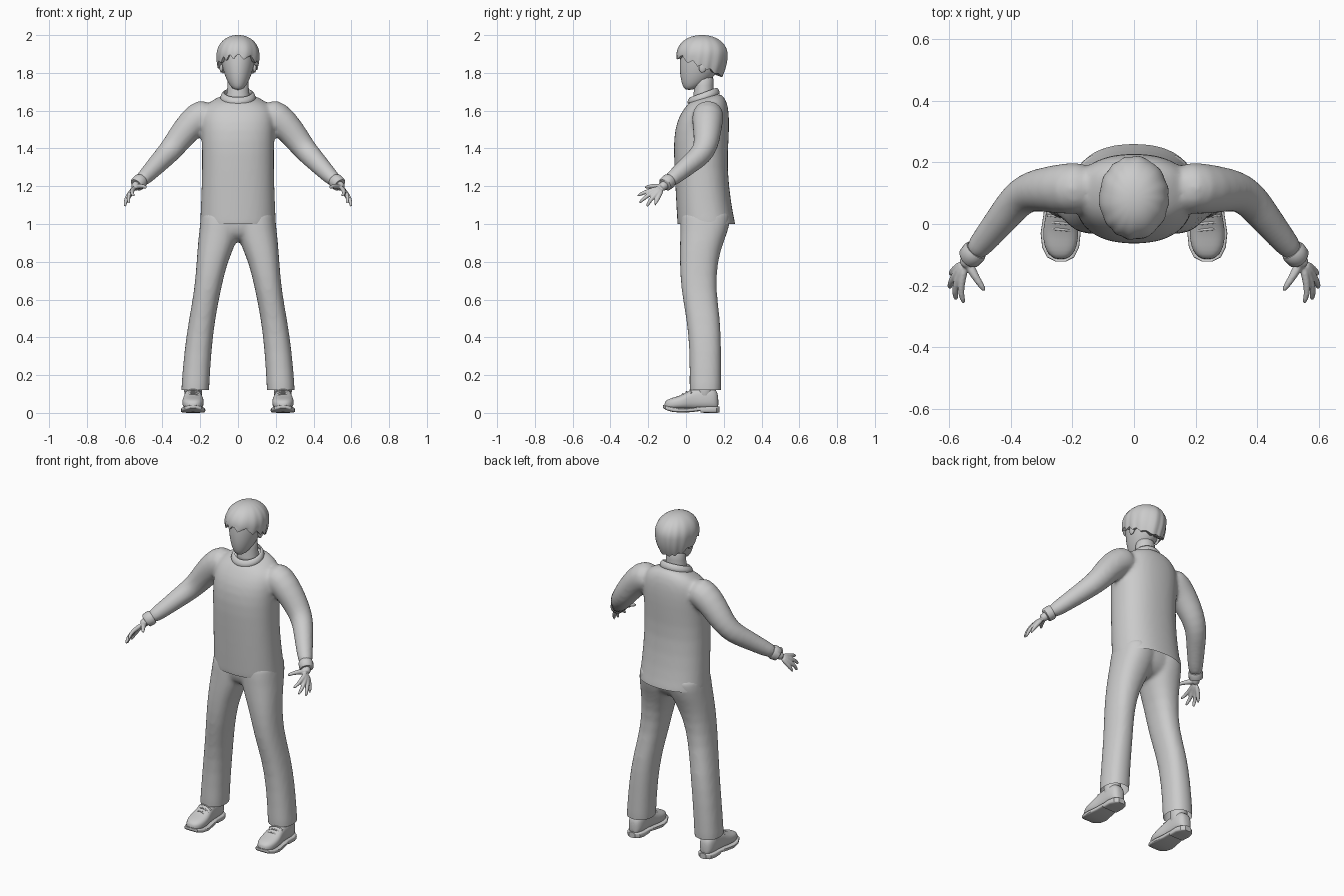
import bpy, bmesh, math
from mathutils import Vector as V, Matrix

if "Cube" in bpy.data.objects:
    bpy.data.objects.remove(bpy.data.objects["Cube"])


def ring(c, u, v, p=2.0, n=28):
    """Superellipse cross-section around c spanned by half-axes u and v."""
    pts = []
    for i in range(n):
        a = 2 * math.pi * i / n
        ca, sa = math.cos(a), math.sin(a)
        pts.append(V(c) + V(u) * math.copysign(abs(ca) ** (2 / p), ca)
                   + V(v) * math.copysign(abs(sa) ** (2 / p), sa))
    return pts


def level(x, hx, yf, yb, zf, zb=None, p=2.3):
    """Roughly horizontal section given front/back y and optional tilt."""
    zb = zf if zb is None else zb
    return ring((x, (yf + yb) / 2, (zf + zb) / 2), (hx, 0, 0),
                (0, (yb - yf) / 2, (zb - zf) / 2), p)


def loft(bm, rings, closed=False):
    rows = [[bm.verts.new(p) for p in r] for r in rings]
    n = len(rows[0])
    pairs = list(zip(rows, rows[1:])) + ([(rows[-1], rows[0])] if closed else [])
    for a, b in pairs:
        for i in range(n):
            bm.faces.new((a[i], a[(i + 1) % n], b[(i + 1) % n], b[i]))
    if not closed:
        bm.faces.new(rows[0])
        bm.faces.new(rows[-1])


def tube(bm, pts, n=16):
    """Round tube through (x, y, z, radius) points."""
    P = [V(p[:3]) for p in pts]
    rings = []
    for i, p in enumerate(pts):
        d = (P[min(i + 1, len(P) - 1)] - P[max(i - 1, 0)]).normalized()
        ref = V((0, 0, 1)) if abs(d.z) < 0.95 else V((0, 1, 0))
        u = d.cross(ref).normalized()
        rings.append(ring(P[i], u * p[3], u.cross(d) * p[3], 2, n))
    loft(bm, rings)


def ball(bm, c, s, rot=None):
    m = Matrix.Translation(c) @ (rot or Matrix()) @ Matrix.Diagonal((*s, 1))
    bmesh.ops.create_uvsphere(bm, u_segments=24, v_segments=14, radius=1, matrix=m)


def make(name, bm, sub=0, mirror=False, voxel=0, smooth=0, cuts=(), angle=45):
    """Bake the modifiers, trim with cutting planes and shade smooth."""
    bmesh.ops.recalc_face_normals(bm, faces=bm.faces)
    me = bpy.data.meshes.new(name)
    bm.to_mesh(me)
    bm.free()
    ob = bpy.data.objects.new(name, me)
    bpy.context.collection.objects.link(ob)
    if sub:
        ob.modifiers.new("sub", 'SUBSURF').levels = sub
    if mirror:
        ob.modifiers.new("mirror", 'MIRROR').use_mirror_merge = False
    if voxel:
        r = ob.modifiers.new("remesh", 'REMESH')
        r.mode, r.voxel_size = 'VOXEL', voxel
    if smooth:
        s = ob.modifiers.new("smooth", 'SMOOTH')
        s.factor, s.iterations = 0.5, smooth
    dg = bpy.context.evaluated_depsgraph_get()
    baked = bpy.data.meshes.new_from_object(ob.evaluated_get(dg))
    ob.modifiers.clear()
    ob.data = baked
    if cuts:
        b = bmesh.new()
        b.from_mesh(baked)
        for z, nz in cuts:
            bmesh.ops.bisect_plane(b, geom=b.verts[:] + b.edges[:] + b.faces[:],
                                   plane_co=(0, 0, z), plane_no=(0, 0, nz), clear_outer=True)
        b.to_mesh(baked)
        b.free()
    bpy.ops.object.select_all(action='DESELECT')
    ob.select_set(True)
    bpy.context.view_layer.objects.active = ob
    bpy.ops.object.shade_smooth_by_angle(angle=math.radians(angle))
    return ob


# sweater: torso and both sleeves fused, hem cut flat
bm = bmesh.new()
loft(bm, [level(0, *r) for r in (
    (.205, -.043, .275, .94), (.202, -.046, .262, 1.0), (.197, -.052, .24, 1.1),
    (.19, -.062, .217, 1.3), (.192, -.068, .227, 1.45), (.197, -.048, .23, 1.55),
    (.185, -.015, .224, 1.605, 1.625), (.14, .005, .205, 1.63, 1.675), (.082, .02, .17, 1.65, 1.70))])
for s in (1, -1):
    tube(bm, [(s * x, y, z, r) for x, y, z, r in (
        (.13, .12, 1.595, .082), (.21, .115, 1.57, .086), (.28, .112, 1.492, .075),
        (.33, .108, 1.425, .068), (.375, .085, 1.37, .061), (.42, .028, 1.325, .054),
        (.48, -.047, 1.26, .045), (.53, -.105, 1.215, .037))], 24)
make("sweater", bm, sub=1, voxel=.011, smooth=8, cuts=[(1.0, -1)])

# ribbed collar and cuffs
bm = bmesh.new()
rings = []
for i in range(40):
    a = 2 * math.pi * i / 40
    d = V((math.cos(a), math.sin(a), 0))
    c = V((.083 * d.x, .093 + .075 * d.y, 1.68 + .025 * d.y))
    rings.append(ring(c, d * .008, V((0, 0, .017)) - d * .007, 2, 10))
loft(bm, rings, closed=True)
make("collar", bm)
bm = bmesh.new()
tube(bm, [(.512, -.084, 1.231, .037), (.518, -.091, 1.226, .041),
          (.535, -.110, 1.211, .039), (.538, -.113, 1.208, .033)], 24)
make("cuffs", bm, mirror=True)

# trousers: two legs and a pelvis fused, ankles cut open
bm = bmesh.new()
for s in (1, -1):
    loft(bm, [level(s * x, hx, f, b, z) for x, hx, f, b, z in (
        (.228, .076, .018, .188, .06), (.227, .074, .018, .187, .13), (.213, .072, .02, .187, .33),
        (.190, .069, .003, .182, .5), (.161, .07, -.027, .158, .65), (.138, .081, -.034, .166, .8),
        (.108, .104, -.032, .20, .91), (.093, .107, -.03, .238, 1.0), (.09, .107, -.03, .238, 1.1))])
loft(bm, [level(0, *r) for r in (
    (.08, .03, .15, .905), (.15, -.015, .20, .94), (.19, -.03, .23, 1.0), (.19, -.03, .23, 1.1))])
make("trousers", bm, sub=1, voxel=.011, smooth=7, cuts=[(.12, -1), (1.06, 1)])

# hands: palm, fingers and thumb fused
bm = bmesh.new()
tube(bm, [(.515, -.088, 1.228, .024), (.54, -.118, 1.202, .024), (.552, -.135, 1.188, .024)])
wrist = V((.545, -.122, 1.195))
fingers = (((.560, -.187, 1.178), (.563, -.228, 1.165), (.550, -.260, 1.147)),
           ((.574, -.182, 1.163), (.583, -.222, 1.138), (.576, -.249, 1.108)),
           ((.584, -.168, 1.149), (.597, -.196, 1.118), (.598, -.208, 1.089)),
           ((.584, -.148, 1.138), (.596, -.163, 1.110), (.599, -.167, 1.085)))
for f in fingers:
    tube(bm, [(*wrist.lerp(V(f[0]), .15), .015), (*f[0], .0125), (*f[1], .0105), (*f[2], .0075)], 12)
tube(bm, [(.54, -.125, 1.197, .017), (.524, -.155, 1.200, .015),
          (.505, -.187, 1.201, .0115), (.482, -.22, 1.192, .008)], 12)
make("hands", bm, sub=1, mirror=True, voxel=.004, smooth=4)

# head, neck and ears
bm = bmesh.new()
loft(bm, [level(0, *r, p=2.0) for r in (
    (.02, -.004, .035, 1.709), (.042, -.018, .085, 1.73), (.064, -.029, .14, 1.77),
    (.081, -.034, .18, 1.82), (.09, -.032, .195, 1.87), (.092, -.028, .2, 1.92),
    (.075, 0, .17, 1.96), (.04, .04, .12, 1.98))])
loft(bm, [level(0, *r, p=2.0) for r in (
    (.07, .03, .16, 1.64), (.06, .04, .148, 1.68), (.056, .043, .146, 1.73), (.055, .045, .15, 1.8))])
for s in (1, -1):
    ball(bm, (s * .088, .09, 1.835), (.011, .022, .034), Matrix.Rotation(-.2, 4, 'X'))
make("head", bm, sub=1)

# hair: cap with strand ridges and a jagged rim, low at the back
bm = bmesh.new()
N, T = 96, 18
rows = []
for k in range(T + 2):
    t = min(k / T, 1)
    row = []
    for i in range(N):
        a = 2 * math.pi * i / N
        b = (math.sin(a) + 1) / 2
        saw = abs((i / N * 13 + .25 * math.sin(3 * a) + .5 * t) % 1 - .5) * 2
        rim = 1.905 - .12 * b - (.034 - .024 * b) * saw
        if t < .65:
            ph = max(t / .65, .03) * math.pi / 2
            r, z = math.sin(ph) ** .92, 1.895 + .105 * math.cos(ph)
        else:
            z = 1.895 + (rim - 1.895) * (t - .65) / .35
            r = 1 - .2 * ((1.895 - z) / .115) ** 2
        r *= 1 + .05 * t * (saw - .5)
        if k > T:
            r, z = r * .68, rim + .012
        row.append(V((.113 * r * math.cos(a), .085 + .135 * r * math.sin(a), z)))
    rows.append(row)
loft(bm, rows)
make("hair", bm)

# shoes: heeled sole, upper with ankle, laces
X = .238
bm = bmesh.new()
loft(bm, [ring((X, y, (lo + hi) / 2), (hw, 0, 0), (0, 0, (hi - lo) / 2), 5) for y, hw, lo, hi in (
    (-.121, .018, .026, .042), (-.108, .044, .016, .038), (-.075, .060, .006, .031),
    (-.03, .065, .001, .026), (.03, .056, .004, .028), (.075, .050, .010, .032),
    (.078, .050, .001, .032), (.13, .052, 0, .034), (.162, .042, 0, .034), (.178, .02, .002, .034))])
make("shoe_soles", bm, mirror=True, angle=35)
bm = bmesh.new()
loft(bm, [ring((X, y, (.018 + top) / 2), (hw, 0, 0), (0, 0, (top - .018) / 2), 2.6) for y, hw, top in (
    (-.115, .016, .056), (-.100, .040, .070), (-.07, .054, .081), (-.03, .058, .092),
    (0, .054, .108), (.03, .048, .125), (.07, .045, .138), (.13, .047, .138),
    (.16, .036, .125), (.172, .018, .09))])
tube(bm, [(X, .095, .06, .046), (X, .1, .12, .05), (X - .005, .1, .25, .046)], 24)
make("shoe_uppers", bm, sub=1, mirror=True)
bm = bmesh.new()
for y, z in ((-.018, .098), (.003, .109), (.024, .121)):
    tube(bm, [(X + .042 * q, y + .004 * q, z + .003 - .020 * q * q, .004)
              for q in (-1, -.6, -.2, .2, .6, 1)], 8)
make("shoe_laces", bm, mirror=True)
